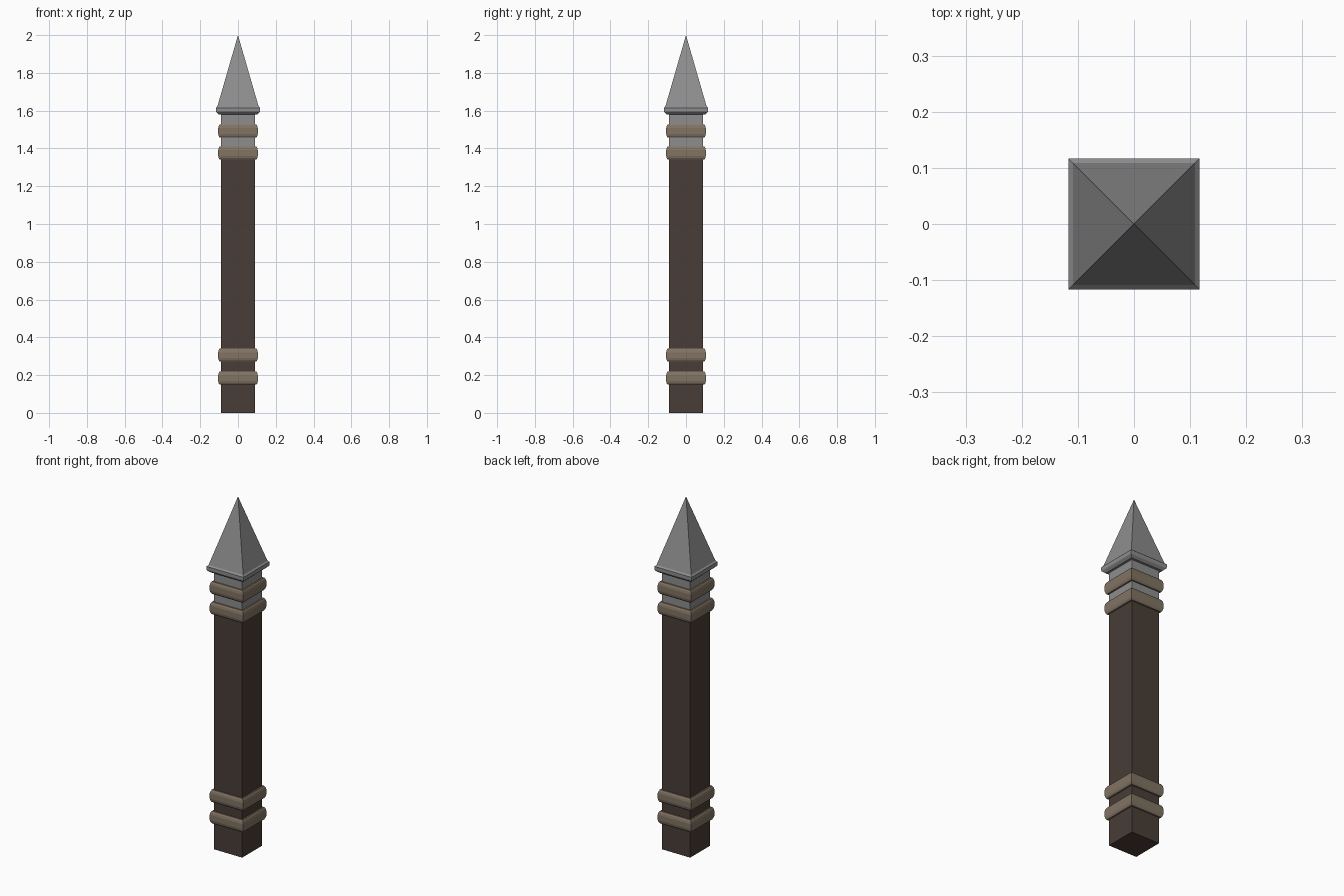
import bpy, bmesh

if "Cube" in bpy.data.objects:
    bpy.data.objects.remove(bpy.data.objects["Cube"])


def material(name, rgb):
    m = bpy.data.materials.new(name)
    m.diffuse_color = (*rgb, 1.0)
    m.use_nodes = True
    m.node_tree.nodes["Principled BSDF"].inputs["Base Color"].default_value = m.diffuse_color
    return m


wood = material("dark wood", (0.068, 0.047, 0.038))
metal = material("grey metal", (0.27, 0.27, 0.275))
rope = material("tan binding", (0.22, 0.174, 0.124))


def square_loft(name, profile, mat, z=0.0):
    """Loft a square section through (half width, height) pairs; half width 0 is a point."""
    bm = bmesh.new()
    rings = []
    for h, dz in profile:
        corners = [(0, 0)] if h == 0 else [(-h, -h), (h, -h), (h, h), (-h, h)]
        rings.append([bm.verts.new((x, y, z + dz)) for x, y in corners])
    for a, b in zip(rings, rings[1:]):
        for i in range(4):
            j = (i + 1) % 4
            if len(b) == 1:
                bm.faces.new((a[i], a[j], b[0]))
            else:
                bm.faces.new((a[i], a[j], b[j], b[i]))
    bm.faces.new(rings[0][::-1])
    if len(rings[-1]) == 4:
        bm.faces.new(rings[-1])
    mesh = bpy.data.meshes.new(name)
    bm.to_mesh(mesh)
    bm.free()
    mesh.materials.append(mat)
    obj = bpy.data.objects.new(name, mesh)
    bpy.context.collection.objects.link(obj)
    return obj


# Square wooden post
square_loft("shaft", [(0.089, 0.0), (0.089, 1.375)], wood)

# Metal neck, flared collar and pyramid point in one piece
square_loft("spear_head", [(0.089, 1.375), (0.089, 1.58), (0.102, 1.58), (0.115, 1.592),
                           (0.117, 1.597), (0.117, 1.615), (0.109, 1.623), (0.0, 2.0)], metal)

# Rounded bindings, two near each end
band = [(0.089, -0.035), (0.097, -0.035), (0.102, -0.027), (0.105, -0.015),
        (0.105, 0.015), (0.102, 0.027), (0.097, 0.035), (0.089, 0.035)]
for i, z in enumerate((0.184, 0.306, 1.376, 1.492)):
    square_loft(f"binding_{i + 1}", band, rope, z)
